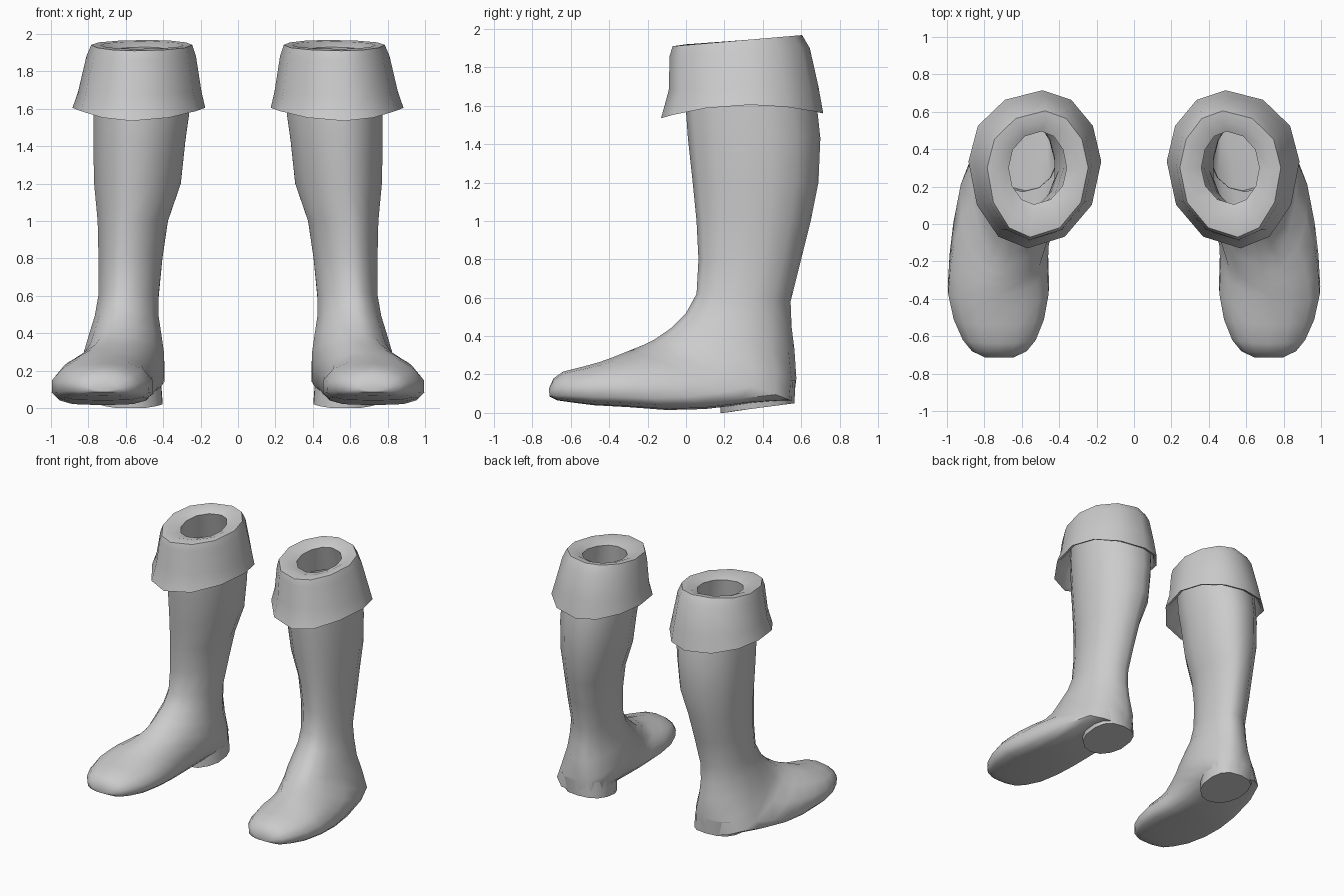
import bpy, bmesh, math

cube = bpy.data.objects.get("Cube")
if cube:
    bpy.data.objects.remove(cube)

grey = bpy.data.materials.new("plain_grey")
grey.use_nodes = True
colour = (0.6, 0.6, 0.6, 1)
grey.diffuse_color = colour
grey.node_tree.nodes["Principled BSDF"].inputs["Base Color"].default_value = colour


def ring(front, back, x0, x1, skew=0.04, mid=0.5, square=1.0, sides=14, wave=None):
    """Oval between a front/top point and a back/bottom point in the side plane."""
    pts = []
    for i in range(sides):
        t = math.tau * i / sides
        c, s = math.cos(t), math.sin(t)
        p = square if c < 0 else 1.0
        u = math.copysign(abs(c) ** p, c)
        w = math.copysign(abs(s) ** p, s)
        k = mid - u * mid if u > 0 else mid - u * (1 - mid)
        x = (x0 + x1) / 2 + w * (x1 - x0) / 2 + skew * u * (1 - abs(w))
        y = front[0] + (back[0] - front[0]) * k
        z = front[1] + (back[1] - front[1]) * k
        pts.append((x, y, z + (wave(u) if wave else 0)))
    return pts


def loft(name, rings, side, cap_start=False, cap_end=False, angle=50):
    """Skin a run of rings; side is 1 for left, -1 for right."""
    bm = bmesh.new()
    rows = [[bm.verts.new((side * x, y, z)) for x, y, z in r] for r in rings]
    n = len(rows[0])
    for a, b in zip(rows, rows[1:]):
        for i in range(n):
            j = (i + 1) % n
            bm.faces.new((a[i], a[j], b[j], b[i]))
    if cap_start:
        bm.faces.new(rows[0])
    if cap_end:
        bm.faces.new(rows[-1])
    bmesh.ops.recalc_face_normals(bm, faces=bm.faces)
    mesh = bpy.data.meshes.new(name)
    bm.to_mesh(mesh)
    bm.free()
    mesh.materials.append(grey)
    ob = bpy.data.objects.new(name, mesh)
    bpy.context.collection.objects.link(ob)
    bpy.ops.object.select_all(action="DESELECT")
    ob.select_set(True)
    bpy.context.view_layer.objects.active = ob
    bpy.ops.object.shade_smooth_by_angle(angle=math.radians(angle))
    return ob


# Shaft: z, front y, back y, inner x, outer x
shaft = [(1.72, 0.0, 0.66, 0.25, 0.78), (1.57, 0.0, 0.685, 0.255, 0.78),
         (1.43, 0.01, 0.70, 0.275, 0.78), (1.2, 0.035, 0.69, 0.30, 0.775),
         (1.0, 0.055, 0.65, 0.37, 0.755), (0.8, 0.065, 0.60, 0.40, 0.75)]
boot_rings = [ring((f, z), (b, z), x0, x1, mid=0.53) for z, f, b, x0, x1 in shaft]

# Ankle: rings fan round from level to steep
boot_rings += [
    ring((0.055, 0.62), (0.545, 0.58), 0.42, 0.75),
    ring((0.0, 0.52), (0.55, 0.45), 0.42, 0.77),
    ring((-0.08, 0.44), (0.565, 0.33), 0.405, 0.80, 0.05),
    ring((-0.16, 0.385), (0.575, 0.18), 0.39, 0.83, 0.06, 0.55, 0.8),
    ring((-0.22, 0.355), (0.56, 0.06), 0.39, 0.87, 0.06, 0.58, 0.7),
]

# Foot: top y, z, sole y, z, inner x, outer x
foot = [(-0.28, 0.33, 0.35, 0.05, 0.42, 0.93), (-0.33, 0.31, 0.1, 0.02, 0.45, 0.97),
        (-0.38, 0.29, -0.1, 0.015, 0.455, 0.99), (-0.45, 0.265, -0.3, 0.03, 0.45, 1.0),
        (-0.54, 0.24, -0.48, 0.04, 0.475, 0.97), (-0.64, 0.215, -0.6, 0.055, 0.52, 0.92),
        (-0.69, 0.18, -0.67, 0.065, 0.57, 0.87), (-0.715, 0.125, -0.71, 0.085, 0.64, 0.80)]
boot_rings += [ring((a, b), (c, d), x0, x1, 0.0, 0.63, 0.6) for a, b, c, d, x0, x1 in foot]

# Heel: low block under the back of the sole
heel_rings = [ring((0.17, 0.16), (0.57, 0.17), 0.41, 0.78, 0, 0.5, 0.75),
              ring((0.18, 0.0), (0.565, 0.05), 0.40, 0.75, 0, 0.5, 0.75)]
heel_rings[1] = [(x, y, max(z, 0.01) if y > 0.2 else 0.0) for x, y, z in heel_rings[1]]


def hem(u):
    return -0.07 * u * u if u > 0 else -0.045 * u * u


# Cuff: lining, flared hem, side, rounded rim, opening and inner wall
cuff_rings = [
    ring((0.0, 1.72), (0.66, 1.72), 0.25, 0.78, sides=12),
    ring((-0.10, 1.615), (0.69, 1.615), 0.20, 0.86, mid=0.55, sides=12, wave=hem),
    ring((-0.13, 1.605), (0.715, 1.605), 0.175, 0.885, mid=0.55, sides=12, wave=hem),
    ring((-0.09, 1.68), (0.69, 1.70), 0.195, 0.855, mid=0.55, sides=12),
    ring((-0.085, 1.86), (0.645, 1.90), 0.225, 0.81, mid=0.55, sides=12),
    ring((-0.07, 1.91), (0.605, 1.968), 0.245, 0.785, mid=0.55, sides=12),
    ring((0.0, 1.92), (0.55, 1.96), 0.29, 0.735, mid=0.53, sides=12),
    ring((0.105, 1.895), (0.495, 1.93), 0.36, 0.67, 0.02, sides=12),
    ring((0.08, 1.72), (0.56, 1.72), 0.33, 0.70, 0.02, sides=12),
]

for label, side in (("left", 1), ("right", -1)):
    loft(label + "_boot", boot_rings, side, cap_end=True)
    loft(label + "_heel", heel_rings, side, cap_end=True)
    loft(label + "_cuff", cuff_rings, side)
